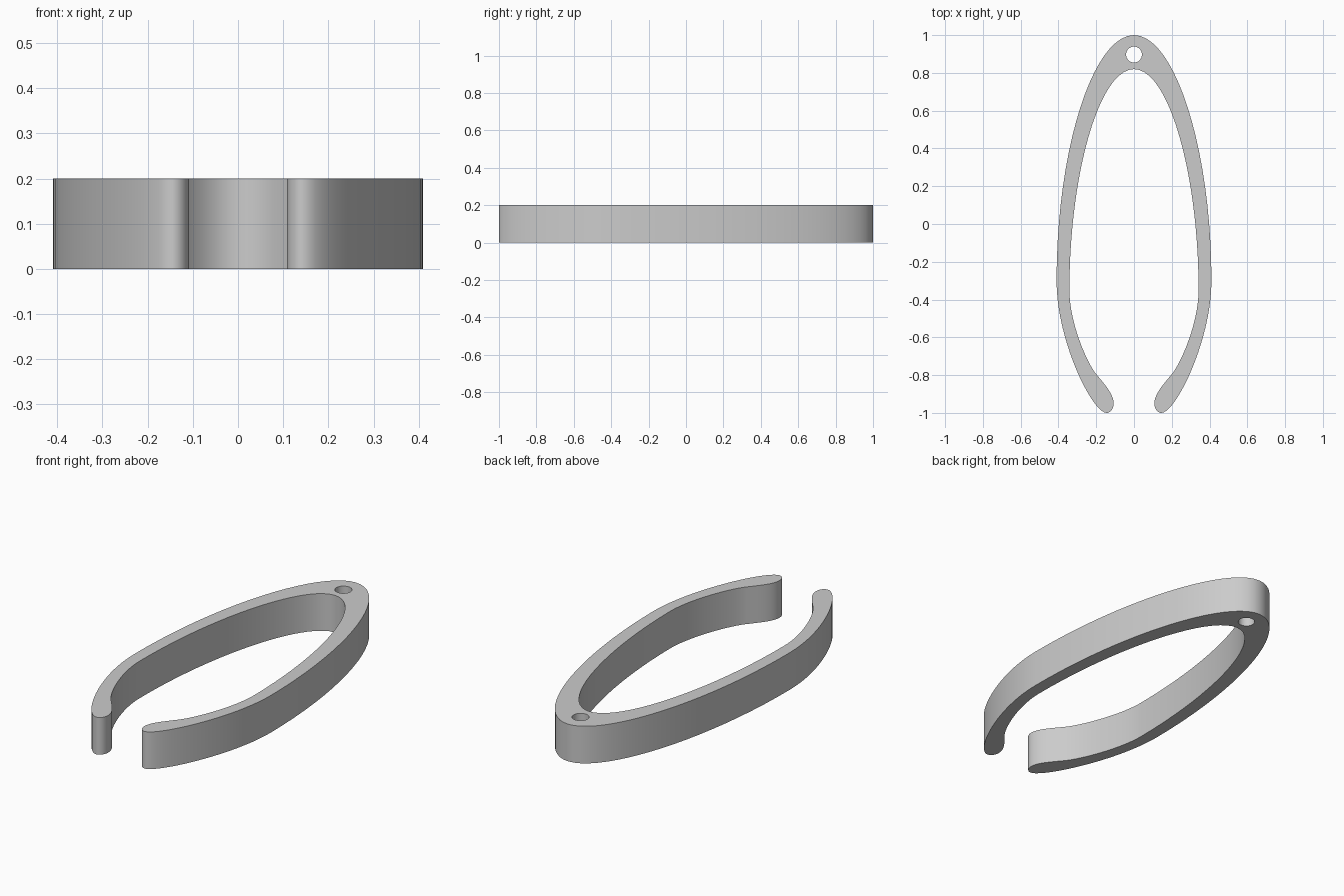
import bpy
import bmesh
import math

cube = bpy.data.objects.get("Cube")
if cube:
    bpy.data.objects.remove(cube, do_unlink=True)

HEIGHT = 0.2

# Right half of the outline: (point, incoming handle, outgoing handle)
half = [
    ((0, 1), (-0.215, 1), (0.215, 1)),                      # outer crown
    ((0.41, -0.3), (0.41, 0.4), (0.41, -0.62)),             # widest outside
    ((0.145, -1), (0.22, -1), (0.125, -1)),                 # tip bottom
    ((0.108, -0.95), (0.108, -0.98), (0.108, -0.9)),        # tip inside
    ((0.2, -0.795), (0.155, -0.85), (0.25, -0.735)),        # neck of the tip
    ((0.342, -0.35), (0.342, -0.52), (0.342, 0.26)),        # widest inside
    ((0, 0.82), (0.185, 0.82), (-0.185, 0.82)),             # inner crown
]


def flip(p):
    return (-p[0], p[1])


def circle(cx, cy, r):
    """Four-point Bezier circle."""
    k = r * 0.5523
    pts = []
    for i in range(4):
        a = i * math.pi / 2
        c, s = math.cos(a), math.sin(a)
        x, y = cx + r * c, cy + r * s
        pts.append(((x, y), (x + k * s, y - k * c), (x - k * s, y + k * c)))
    return pts


def add_spline(curve, pts, resolution):
    sp = curve.splines.new('BEZIER')
    sp.bezier_points.add(len(pts) - 1)
    sp.use_cyclic_u = True
    sp.resolution_u = resolution
    for bp, (co, left, right) in zip(sp.bezier_points, pts):
        bp.handle_left_type = bp.handle_right_type = 'FREE'
        bp.co = (*co, 0)
        bp.handle_left = (*left, 0)
        bp.handle_right = (*right, 0)


# Mirror the half outline onto the other arm
mirrored = [(flip(c), flip(r), flip(l)) for c, l, r in reversed(half[1:-1])]

# Filled, extruded profile with a round hole in the crown
curve = bpy.data.curves.new("clip_body", 'CURVE')
curve.dimensions = '2D'
curve.fill_mode = 'BOTH'
curve.extrude = HEIGHT / 2
add_spline(curve, half + mirrored, 20)
add_spline(curve, circle(0, 0.897, 0.042), 12)

body = bpy.data.objects.new("clip_body", curve)
bpy.context.collection.objects.link(body)
body.location.z = HEIGHT / 2

bpy.ops.object.select_all(action='DESELECT')
body.select_set(True)
bpy.context.view_layer.objects.active = body
bpy.ops.object.convert(target='MESH')
body = bpy.context.view_layer.objects.active

# Weld the caps to the walls
bm = bmesh.new()
bm.from_mesh(body.data)
bmesh.ops.remove_doubles(bm, verts=bm.verts, dist=0.0001)
bmesh.ops.recalc_face_normals(bm, faces=bm.faces)
bm.to_mesh(body.data)
bm.free()

# Plain grey material
grey = bpy.data.materials.new("light_grey")
grey.use_nodes = True
colour = (0.6, 0.6, 0.6, 1)
grey.diffuse_color = colour
grey.node_tree.nodes["Principled BSDF"].inputs["Base Color"].default_value = colour
body.data.materials.clear()
body.data.materials.append(grey)

bpy.ops.object.shade_smooth_by_angle(angle=math.radians(40))
